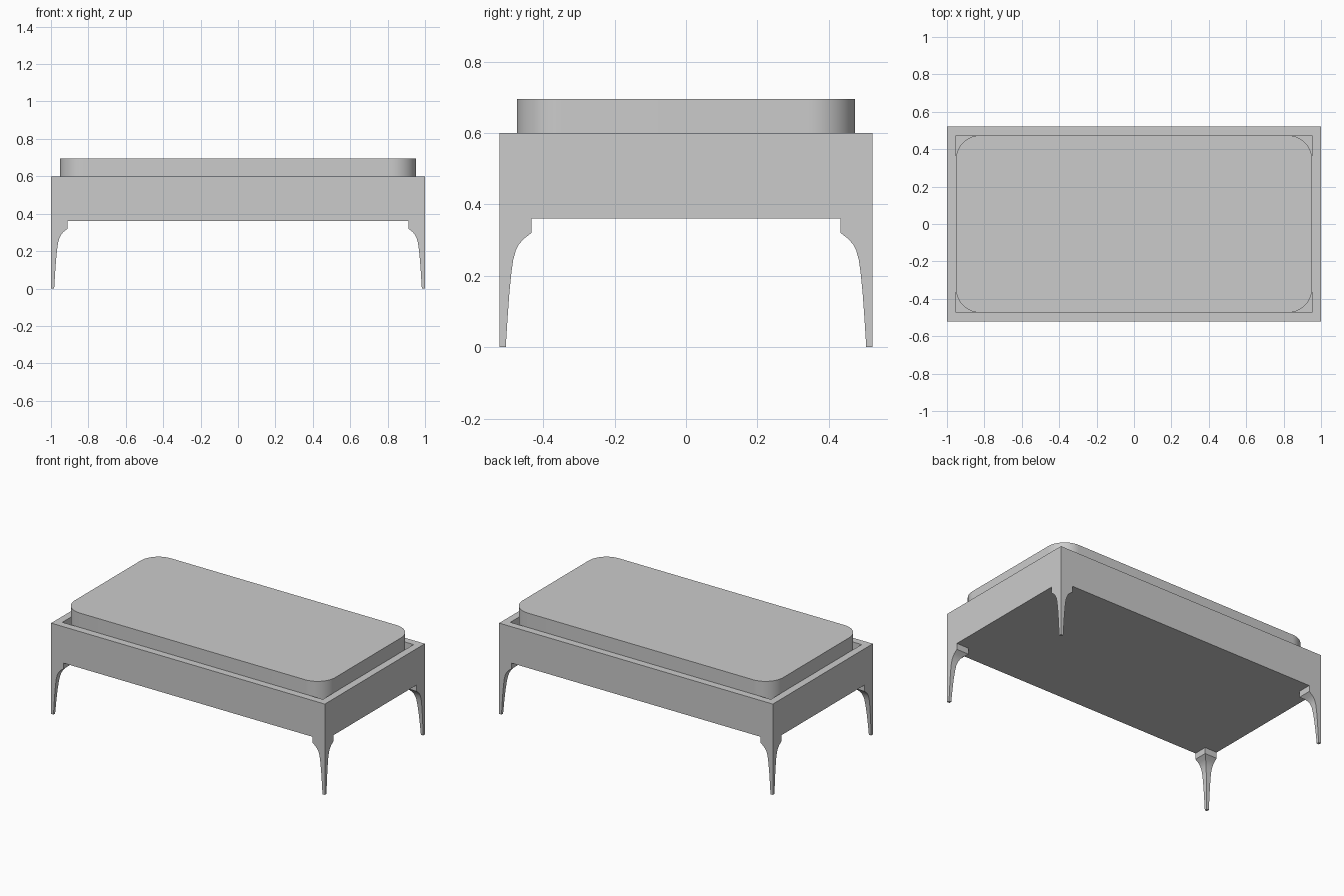
import bpy, bmesh, math

if "Cube" in bpy.data.objects:
    bpy.data.objects.remove(bpy.data.objects["Cube"])

HX, HY = 1.0, 0.522          # outer half sizes
WALL = 0.048                 # tray wall thickness
Z_BASE, Z_RIM, Z_TOP, FLOOR = 0.36, 0.60, 0.695, 0.41


def loft(name, rings, smooth=False):
    """Skin a stack of equal-length closed rings and cap both ends."""
    bm = bmesh.new()
    loops = [[bm.verts.new(p) for p in ring] for ring in rings]
    n = len(loops[0])
    for a, b in zip(loops, loops[1:]):
        for i in range(n):
            j = (i + 1) % n
            bm.faces.new((a[i], a[j], b[j], b[i]))
    bm.faces.new(loops[0][::-1])
    bm.faces.new(loops[-1])
    bmesh.ops.recalc_face_normals(bm, faces=bm.faces)
    mesh = bpy.data.meshes.new(name)
    bm.to_mesh(mesh)
    bm.free()
    obj = bpy.data.objects.new(name, mesh)
    bpy.context.collection.objects.link(obj)
    if smooth:
        bpy.ops.object.select_all(action='DESELECT')
        obj.select_set(True)
        bpy.context.view_layer.objects.active = obj
        bpy.ops.object.shade_smooth_by_angle(angle=math.radians(30))
    return obj


def rect(hx, hy, z):
    return [(-hx, -hy, z), (hx, -hy, z), (hx, hy, z), (-hx, hy, z)]


def rounded_rect(hx, hy, r, z, seg=16):
    pts = []
    for k, (sx, sy) in enumerate(((1, 1), (-1, 1), (-1, -1), (1, -1))):
        for i in range(seg + 1):
            a = math.pi / 2 * (k + i / seg)
            pts.append((sx * (hx - r) + r * math.cos(a),
                        sy * (hy - r) + r * math.sin(a), z))
    return pts


# Open tray frame: outside wall, rim, inside wall, floor
ix, iy = HX - WALL, HY - WALL
loft("frame", [rect(HX, HY, Z_BASE), rect(HX, HY, Z_RIM),
               rect(ix, iy, Z_RIM), rect(ix, iy, FLOOR)])

# Cushion with rounded corners, resting in the tray
loft("cushion", [rounded_rect(ix, iy, 0.13, FLOOR),
                 rounded_rect(ix, iy, 0.13, Z_TOP)], smooth=True)

# Corner legs: square section, curved on the two inner sides (z, width)
profile = [(0.0, 0.017), (0.08, 0.022), (0.15, 0.027), (0.21, 0.033),
           (0.245, 0.038), (0.27, 0.045), (0.288, 0.054), (0.303, 0.067),
           (0.32, 0.089), (Z_BASE, 0.089)]
for side, sx in (("left", -1), ("right", 1)):
    for end, sy in (("front", -1), ("back", 1)):
        rings = [[(sx * HX, sy * HY, z), (sx * (HX - w), sy * HY, z),
                  (sx * (HX - w), sy * (HY - w), z), (sx * HX, sy * (HY - w), z)]
                 for z, w in profile]
        loft(f"{end}_{side}_leg", rings, smooth=True)
